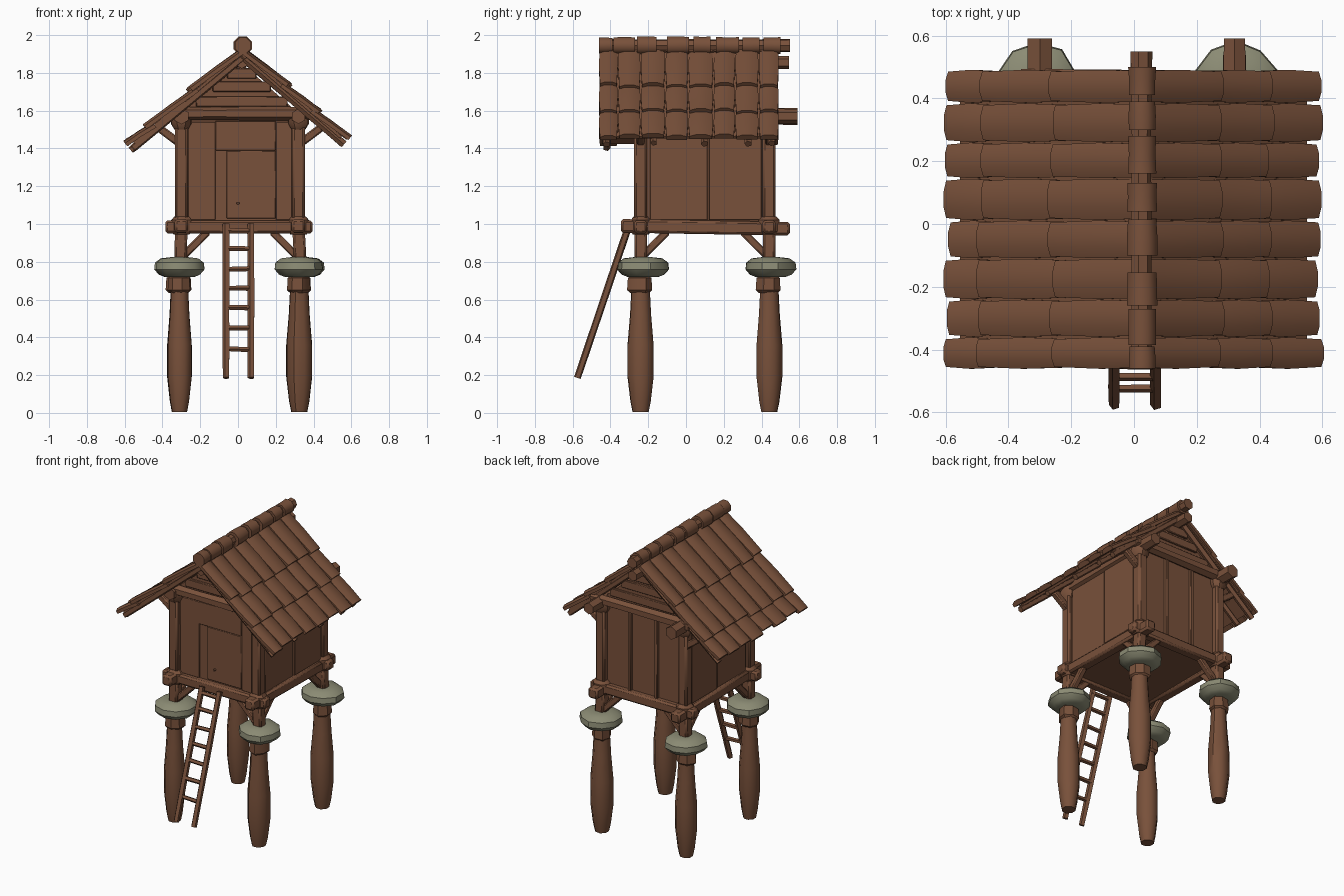
import bpy, bmesh, math, random
from mathutils import Vector, Matrix

if "Cube" in bpy.data.objects:
    bpy.data.objects.remove(bpy.data.objects["Cube"])
random.seed(4)

def material(name, rgb):
    m = bpy.data.materials.new(name)
    m.diffuse_color = (*rgb, 1)
    m.use_nodes = True
    m.node_tree.nodes["Principled BSDF"].inputs["Base Color"].default_value = m.diffuse_color
    return m

WOOD = material("brown wood", (0.19, 0.082, 0.043))
STONE = material("grey green stone", (0.26, 0.26, 0.175))

def finish(name, bm, mat=WOOD, angle=38, bevel=0):
    bmesh.ops.recalc_face_normals(bm, faces=bm.faces)
    me = bpy.data.meshes.new(name)
    bm.to_mesh(me)
    bm.free()
    me.materials.append(mat)
    ob = bpy.data.objects.new(name, me)
    bpy.context.collection.objects.link(ob)
    if bevel:
        b = ob.modifiers.new("worn edges", 'BEVEL')
        b.width, b.segments = bevel, 1
    bpy.ops.object.select_all(action='DESELECT')
    ob.select_set(True)
    bpy.context.view_layer.objects.active = ob
    bpy.ops.object.shade_smooth_by_angle(angle=math.radians(angle))
    return ob

def skin(bm, rings):
    """Join rings of points into a closed tube."""
    vs = [[bm.verts.new(p) for p in r] for r in rings]
    n = len(vs[0])
    for a, b in zip(vs, vs[1:]):
        for i in range(n):
            bm.faces.new((a[i], a[(i + 1) % n], b[(i + 1) % n], b[i]))
    bm.faces.new(vs[0])
    bm.faces.new(vs[-1])

def box(name, x, y, z, bevel=0.0):
    bm = bmesh.new()
    c = [sum(r) / 2 for r in (x, y, z)]
    s = [r[1] - r[0] for r in (x, y, z)]
    bmesh.ops.create_cube(bm, size=1, matrix=Matrix.Translation(c) @ Matrix.Diagonal((*s, 1)))
    return finish(name, bm, bevel=bevel)

def log(name, p0, p1, r, sides=6, steps=3, jitter=0.08):
    """Slightly crooked hewn pole between two points."""
    p0, p1 = Vector(p0), Vector(p1)
    rot = (p1 - p0).to_track_quat('Z', 'Y')
    bm, rings = bmesh.new(), []
    for k in range(steps + 1):
        c = p0.lerp(p1, k / steps)
        rr = r * random.uniform(1 - jitter, 1 + jitter)
        rings.append([c + rot @ Vector((rr * math.cos(a), rr * math.sin(a), 0))
                      for a in (math.tau * (i + .5) / sides for i in range(sides))])
    skin(bm, rings)
    return finish(name, bm, angle=50)

def beam(name, p0, p1, half):
    """Square timber with worn edges."""
    p0, p1 = Vector(p0), Vector(p1)
    rot = (p1 - p0).to_track_quat('Z', 'Y')
    bm = bmesh.new()
    skin(bm, [[p + rot @ Vector((half * a, half * b, 0)) for a, b in ((-1, -1), (1, -1), (1, 1), (-1, 1))]
              for p in (p0, p1)])
    return finish(name, bm, bevel=half * 0.35)

def lathe(name, profile, loc, sides=8, mat=WOOD, jitter=0.04, angle=38):
    bm, rings = bmesh.new(), []
    wob = [random.uniform(1 - jitter, 1 + jitter) for _ in range(sides)]
    for z, r in profile:
        rings.append([(loc[0] + r * wob[i] * math.cos(math.tau * (i + .5) / sides),
                       loc[1] + r * wob[i] * math.sin(math.tau * (i + .5) / sides), z)
                      for i in range(sides)])
    skin(bm, rings)
    return finish(name, bm, mat, angle)

XL, XR, YF, YB = -0.30, 0.32, -0.24, 0.44
MX, MY = (XL + XR) / 2, (YF + YB) / 2

# stilts, stone discs, stubs, braces and wall corner posts
for y, fb in ((YF, "front"), (YB, "back")):
    for x, lr in ((XL, "left"), (XR, "right")):
        n = fb + "_" + lr + "_"
        k = 1.08 if lr == "right" else 1.0
        px = x - 0.01 if lr == "left" else x + 0.005
        lathe(n + "stilt", [(0.005, .042 * k), (.06, .053 * k), (.19, .068 * k), (.36, .068 * k),
                            (.52, .055 * k), (.66, .048 * k), (.75, .044 * k)], (px, y), angle=50)
        lathe(n + "collar", [(.635, .05), (.65, .066), (.715, .062), (.73, .04)], (px, y), sides=7, jitter=.12)
        lathe(n + "stone_disc", [(.72, .08), (.732, .11), (.76, .134), (.795, .13), (.818, .10), (.824, .05)],
              (px, y + (.005 if fb == "back" else .012)), sides=10, mat=STONE, jitter=.05)
        beam(n + "stub", (px + .005, y, .80), (x, y, .98), .033)
        sx, sy = (1 if x < MX else -1), (1 if y < MY else -1)
        beam(n + "brace_across", (x + sx * .01, y, .83), (x + sx * .14, y, .96), .02)
        beam(n + "brace_along", (x, y + sy * .01, .83), (x, y + sy * .14, .96), .02)
        beam(n + "corner_post", (x, y, 1.0), (x, y, 1.58), .034)
        # chunky lashed joints at the frame and the wall top
        lathe(n + "lower_joint", [(.945, .045), (.96, .058), (1.02, .058), (1.04, .04)], (x, y), jitter=.06)
        lathe(n + "upper_joint", [(1.50, .038), (1.53, .056), (1.59, .056), (1.61, .04)], (x, y), jitter=.06)
        # struts from posts out to the eaves
        beam(n + "eave_strut", (x, y, 1.42), (x - sx * .12, y, 1.51), .021)

# floor frame
for y, fb in ((YF, "front"), (YB, "back")):
    beam(fb + "_floor_beam", (-.385, y, .985), (.395, y, .985), .034)
    log(fb + "_tie_beam", (-.36, y - (.02 if fb == "front" else -.02), 1.585),
        (.38, y - (.02 if fb == "front" else -.02), 1.585), .036)
for x, lr in ((XL, "left"), (XR, "right")):
    beam(lr + "_floor_beam", (x, -.345, .99), (x, .55, .975), .036)
    log(lr + "_wall_plate", (x, -.31, 1.57), (x, .59, 1.57), .042)
box("floor", (XL, XR), (YF, YB), (.965, 1.0))

# walls with gables
bm = bmesh.new()
outline = [(XL - .008, .99), (XR + .008, .99), (XR + .008, 1.58), (.02, 1.85), (XL - .008, 1.58)]
skin(bm, [[(x, y, z) for x, z in outline] for y in (YF + .005, YB - .005)])
finish("walls", bm)

# wall boards: middle board of each wall stands a little proud
box("front_left_board", (-.265, -.12), (-.245, -.23), (1.02, 1.54), .003)
box("front_right_board", (.20, .285), (-.245, -.23), (1.02, 1.54), .003)
box("front_top_board", (-.12, .20), (-.25, -.23), (1.39, 1.545), .003)
box("door", (-.06, .20), (-.247, -.23), (1.03, 1.388), .003)
log("door_knob", (0, -.245, 1.11), (0, -.26, 1.11), .008, steps=1)
for i, z in enumerate((1.62, 1.70, 1.77)):
    w = (1.84 - z) * 1.1
    box("front_gable_board_%d" % i, (.02 - w, .02 + w), (YF - .012, YF + .01), (z, z + .055), .004)
    box("back_gable_board_%d" % i, (.02 - w, .02 + w), (YB - .01, YB + .008), (z, z + .055), .004)
for x in (-.09, .11):
    box("back_batten", (x - .012, x + .012), (YB - .01, YB + .015), (1.0, 1.57), .004)
for x in (XL - .008, XR + .008):
    for i, (a, b, d) in enumerate(((-.19, .115, .008), (.122, .40, .014))):
        box("side_board_%d" % i, (x - d, x + d), (a, b), (1.02, 1.54), .003)

# ladder
top, bot = Vector((0, -.30, 1.0)), Vector((0, -.575, .185))
for x, dx in ((-.062, "left"), (.07, "right")):
    log("ladder_%s_rail" % dx, top + Vector((x, 0, 0)), bot + Vector((x, 0, 0)), .019, sides=5, steps=5)
for z in (.34, .45, .56, .66, .76, .87, .965):
    p = top.lerp(bot, (1 - z) / .815)
    log("ladder_rung", p + Vector((-.07, 0, 0)), p + Vector((.08, 0, random.uniform(-.006, .006))),
        .014, sides=5, steps=1)

# roof: three overlapping rows of curved shakes per side, over a thin sheet and rafters
COLS = (-.462, -.36, -.24, -.11, .012, .145, .26, .385, .492)
APEX = Vector((.025, 0, 1.945))
for lr, eave, rows in (("left", Vector((-.585, 0, 1.435)), (0, .46, .83, 1)),
                       ("right", Vector((.58, 0, 1.465)), (0, .44, .725, 1))):
    d = eave - APEX
    nrm = Vector((abs(d.z) * (1 if d.x > 0 else -1), 0, abs(d.x))).normalized()
    for r in range(3):
        for c in range(8):
            y0, y1 = COLS[c] + .001, COLS[c + 1] - .001
            t0, t1 = rows[r] - (.04 if r else 0), rows[r + 1] + random.uniform(-.012, .022)
            pts, bm = [], bmesh.new()
            for t, lift, pinch in ((t0, -.012, .004), ((t0 + t1) / 2, .0, 0), (t1, .010, .006)):
                o = APEX + d * t + nrm * (lift + random.uniform(-.003, .003))
                ring = []
                for y, h in ((y0 + pinch, -.006), (y0 * .7 + y1 * .3, .006), (y0 * .3 + y1 * .7, .006),
                             (y1 - pinch, -.006), (y1 - pinch, -.026), (y0 + pinch, -.026)):
                    q = o + nrm * h
                    ring.append((q.x, y, q.z))
                pts.append(ring)
            skin(bm, pts)
            finish("%s_shake_%d_%d" % (lr, r, c), bm, angle=30)
    bm = bmesh.new()
    a, b = APEX - nrm * .02, APEX + d * .97 - nrm * .02
    sheet = [a, b, b - nrm * .015, a - nrm * .015]
    skin(bm, [[(p.x, y, p.z) for p in sheet] for y in (-.445, .475)])
    finish(lr + "_roof_sheet", bm)
    for y in (-.42, -.17, .10, .33, .455):
        p, q = APEX + d * .02 - nrm * .05, APEX + d * random.uniform(.99, 1.02) - nrm * .045
        log(lr + "_rafter", (p.x, y, p.z), (q.x, y, q.z), .02, sides=5)

# ridge pole and segmented ridge caps
log("ridge_pole", (.02, -.43, 1.855), (.02, .545, 1.855), .034)
log("ridge_log", (.022, -.46, 1.945), (.022, .55, 1.945), .034, sides=7, steps=6)
for y0, y1, r in ((-.46, -.39, .044), (-.385, -.27, .046), (-.26, -.155, .053), (-.10, .015, .05),
                  (.04, .13, .05), (.16, .28, .047), (.30, .39, .047), (.41, .50, .046)):
    log("ridge_cap", (.026, y0, 1.945), (.026, y1, 1.945), r, sides=8, steps=2, jitter=.06)
